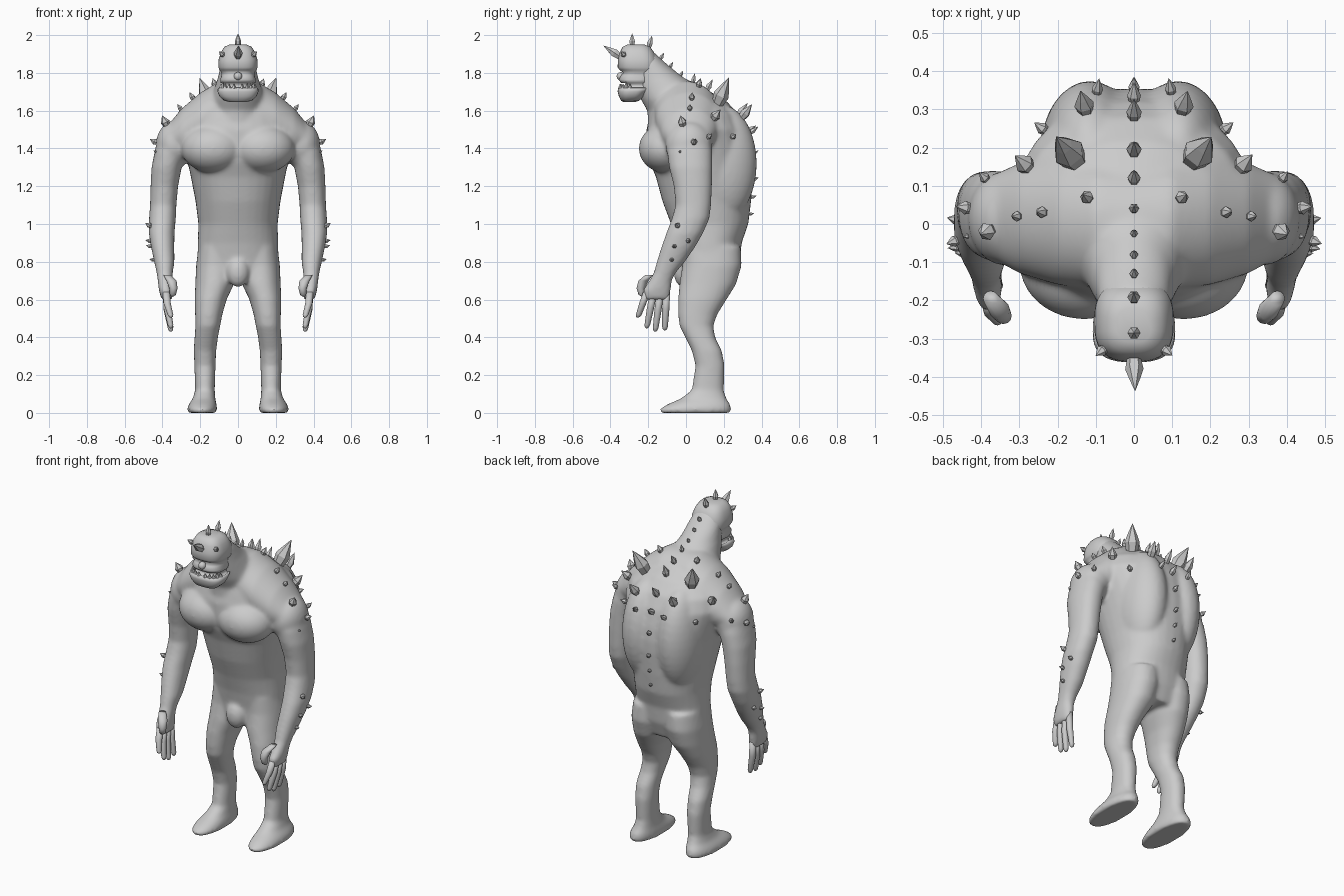
import bpy, bmesh, math
from mathutils import Vector, Matrix


def material(name, v):
    m = bpy.data.materials.new(name)
    m.diffuse_color = (v, v, v, 1)
    return m


SKIN = material("grey skin", 0.6)


def make(name, bm, smooth=True):
    bmesh.ops.recalc_face_normals(bm, faces=bm.faces)
    me = bpy.data.meshes.new(name)
    bm.to_mesh(me)
    bm.free()
    me.materials.append(SKIN)
    for f in me.polygons:
        f.use_smooth = smooth
    ob = bpy.data.objects.new(name, me)
    bpy.context.collection.objects.link(ob)
    return ob


def loft(bm, rings, axis="z", p=2.2, n=32):
    """Stack rounded slices (t, a0, a1, b0, b1): a,b = x,y for axis z and y,z for axis x."""
    loops = []
    for t, a0, a1, b0, b1 in rings:
        loop = []
        for i in range(n):
            c, s = math.cos(math.tau * i / n), math.sin(math.tau * i / n)
            a = (a0 + a1) / 2 + (a1 - a0) / 2 * math.copysign(abs(c) ** (2 / p), c)
            b = (b0 + b1) / 2 + (b1 - b0) / 2 * math.copysign(abs(s) ** (2 / p), s)
            loop.append(bm.verts.new((a, b, t) if axis == "z" else (t, a, b)))
        loops.append(loop)
    for lo, hi in zip(loops, loops[1:]):
        for i in range(n):
            j = (i + 1) % n
            bm.faces.new((lo[i], lo[j], hi[j], hi[i]))
    bm.faces.new(loops[0])
    bm.faces.new(loops[-1])


def ball(bm, c, r):
    m = Matrix.Translation(c) @ Matrix.Diagonal((*r, 1))
    bmesh.ops.create_uvsphere(bm, u_segments=32, v_segments=20, radius=1, matrix=m)


def limb(bm, side, rings, p=2.2):
    """Slices (z, centre x, half width, y front, y back) on one side."""
    loft(bm, [(z, side * c - w, side * c + w, f, b) for z, c, w, f, b in rings], p=p)


# Body: overlapping lofts and balls fused into one skin
bm = bmesh.new()
torso = [(.70, .19, -.02, .25), (.80, .215, -.03, .285), (.90, .213, -.05, .295),
         (1.0, .21, -.08, .33), (1.12, .225, -.125, .345), (1.25, .25, -.16, .355),
         (1.32, .265, -.19, .355), (1.40, .285, -.21, .345), (1.50, .31, -.21, .32),
         (1.58, .29, -.19, .28), (1.65, .22, -.17, .215), (1.70, .15, -.15, .13)]
loft(bm, [(z, -w, w, f, b) for z, w, f, b in torso])
neck = [(1.52, .16, -.20, .1), (1.60, .15, -.205, .14), (1.66, .145, -.24, .12), (1.72, .125, -.27, .08),
        (1.78, .105, -.28, -.02), (1.85, .092, -.28, -.105), (1.91, .07, -.28, -.17)]
loft(bm, [(z, -w, w, f, b) for z, w, f, b in neck], p=2)
# trapezius bridge across the shoulders
trap = [(.39, -.08, .12, 1.38, 1.50), (.30, -.13, .16, 1.36, 1.61), (.2, -.16, .18, 1.40, 1.695),
        (.1, -.17, .17, 1.45, 1.755)]
loft(bm, [(-t, *r) for t, *r in trap] + [(0, -.17, .16, 1.45, 1.76)] + trap[::-1], axis="x", p=2)
leg = [(.0, .19, .075, -.135, .235), (.02, .19, .08, -.14, .24), (.045, .187, .074, -.10, .235),
       (.075, .18, .06, -.03, .215), (.12, .175, .052, .03, .2), (.25, .175, .056, .05, .205),
       (.33, .175, .06, .03, .19), (.40, .168, .062, -.005, .155), (.46, .16, .066, -.035, .145),
       (.52, .155, .072, -.042, .165), (.60, .145, .085, -.042, .215), (.68, .124, .102, -.035, .265),
       (.78, .114, .108, -.02, .295), (.88, .105, .105, -.02, .29)]
arm = [(1.47, .34, .08, -.08, .12), (1.38, .357, .085, -.10, .14), (1.30, .378, .08, -.09, .14),
       (1.20, .39, .073, -.065, .138), (1.10, .396, .07, -.055, .133), (1.03, .400, .071, -.075, .125),
       (.95, .404, .068, -.105, .09), (.88, .399, .062, -.13, .05), (.80, .39, .054, -.155, -.005),
       (.74, .388, .043, -.172, -.055), (.70, .386, .039, -.195, -.075), (.65, .382, .037, -.23, -.08),
       (.60, .376, .03, -.225, -.085)]
for s in (1, -1):
    limb(bm, s, leg)
    limb(bm, s, arm)
    ball(bm, (s * .335, .015, 1.42), (.1, .125, .125))     # shoulder
    ball(bm, (s * .13, -.105, 1.40), (.17, .145, .13))     # chest
    ball(bm, (s * .115, .19, 1.32), (.13, .185, .31))      # back muscle
ball(bm, (0, -.015, .745), (.06, .05, .08))
body = make("body", bm)
rm = body.modifiers.new("fuse", "REMESH")
rm.mode, rm.voxel_size, rm.use_smooth_shade = "VOXEL", .01, True
sm = body.modifiers.new("soften", "SMOOTH")
sm.factor, sm.iterations = .5, 14
dg = bpy.context.evaluated_depsgraph_get()
baked = bpy.data.meshes.new_from_object(body.evaluated_get(dg))
body.modifiers.clear()
body.data = baked

# Head: boxy skull, eye recess, open mouth and heavy underjaw
bm = bmesh.new()
head = [(1.645, .04, -.33, -.27), (1.652, .072, -.343, -.25), (1.675, .098, -.355, -.22),
        (1.70, .108, -.362, -.2), (1.718, .107, -.36, -.18), (1.722, .098, -.345, -.18),
        (1.715, .085, -.325, -.18), (1.745, .083, -.32, -.18), (1.748, .093, -.345, -.18),
        (1.765, .094, -.356, -.17), (1.785, .088, -.345, -.16), (1.802, .088, -.332, -.16),
        (1.815, .098, -.352, -.15), (1.83, .104, -.362, -.15), (1.87, .103, -.36, -.15),
        (1.91, .09, -.35, -.17), (1.938, .072, -.335, -.19), (1.95, .045, -.31, -.22)]
loft(bm, [(z, -w, w, f, b) for z, w, f, b in head], p=2.7, n=40)
ball(bm, (0, -.345, 1.782), (.022, .022, .022))
head = make("head", bm)


def tube(bm, pts, radii):
    loft(bm, [(z, x - r, x + r, y - r, y + r) for (x, y, z), r in zip(pts, radii)], p=2, n=12)


# Fingers and thumbs
bm = bmesh.new()
fingers = [(-.208, -.255, .505), (-.172, -.208, .448), (-.136, -.163, .43), (-.103, -.112, .437)]
for s in (1, -1):
    for y0, y1, z1 in fingers:
        a, b = Vector((s * .38, y0, .64)), Vector((s * .355, y1, z1))
        tube(bm, [a, a.lerp(b, .45) + Vector((s * .006, 0, 0)), a.lerp(b, .9), a.lerp(b, .97), b],
             [.019, .019, .015, .011, .004])
    tube(bm, [(s * .375, -.195, .73), (s * .352, -.225, .70), (s * .342, -.24, .66),
              (s * .345, -.235, .625), (s * .348, -.23, .615)], [.02, .027, .022, .016, .005])
make("fingers", bm)


def spike(bm, base, direction, length, r, sides=6):
    """Faceted thorn that bulges above its base."""
    q = Vector(direction).to_track_quat("Z", "Y")
    rings = [[bm.verts.new(Vector(base) + q @ Vector((k * r * math.cos(math.tau * i / sides),
              k * r * math.sin(math.tau * i / sides), h * length))) for i in range(sides)]
             for h, k in ((-.15, .7), (.3, 1), (.6, .6))]
    tip = bm.verts.new(Vector(base) + q @ Vector((0, 0, length)))
    for lo, hi in zip(rings, rings[1:]):
        for i in range(sides):
            j = (i + 1) % sides
            bm.faces.new((lo[i], lo[j], hi[j], hi[i]))
    for i in range(sides):
        bm.faces.new((rings[-1][i], rings[-1][(i + 1) % sides], tip))
    bm.faces.new(rings[0])


def grow(bm, p, length, r, lift=.4):
    """Plant a spike on the nearest skin, leaning upward."""
    hits = [o.closest_point_on_mesh(Vector(p)) for o in (body, head)]
    _, loc, nor, _ = min(hits, key=lambda h: (h[1] - Vector(p)).length)
    spike(bm, loc, nor + Vector((0, 0, lift)), length, r)


# Spine spikes: (y, z, length, radius)
bm = bmesh.new()
spine = [(-.355, 1.89, .1, .024), (-.285, 1.95, .06, .017), (-.20, 1.93, .06, .017), (-.14, 1.87, .035, .012),
         (-.085, 1.83, .03, .011), (-.025, 1.79, .03, .01), (.04, 1.76, .045, .013), (.11, 1.71, .06, .017),
         (.19, 1.67, .075, .02), (.28, 1.58, .08, .02), (.33, 1.49, .06, .018), (.355, 1.37, .04, .015),
         (.355, 1.235, .035, .013), (.355, 1.14, .03, .011), (.34, 1.05, .025, .01)]
for y, z, l, r in spine:
    grow(bm, (0, y, z), l, r)
make("spine_spikes", bm, False)

# Paired spikes: (x, y, z, length, radius)
bm = bmesh.new()
paired = [(.165, .18, 1.66, .15, .042), (.125, .29, 1.56, .085, .026), (.10, .33, 1.48, .05, .015),
          (.29, .16, 1.57, .065, .026), (.24, .25, 1.46, .04, .016), (.39, .12, 1.46, .035, .014),
          (.11, .06, 1.71, .045, .018), (.235, .03, 1.66, .04, .016), (.295, .02, 1.60, .035, .014),
          (.375, -.015, 1.52, .055, .024), (.42, .04, 1.43, .04, .018), (.43, -.03, 1.38, .015, .007),
          (.47, -.045, .99, .035, .015), (.46, .01, .91, .03, .013), (.46, -.06, .88, .03, .012),
          (.44, -.075, .81, .025, .012), (.07, -.32, 1.89, .035, .015)]
for x, y, z, l, r in paired:
    for s in (1, -1):
        grow(bm, (s * x, y, z), l, r)
make("paired_spikes", bm, False)

# Teeth standing on the lower jaw
bm = bmesh.new()
for i in range(10):
    a = math.radians(-75 + 150 * i / 9)
    x = .092 * math.copysign(abs(math.sin(a)) ** .75, a)
    y = -.265 - .083 * abs(math.cos(a)) ** .75
    spike(bm, (x, y, 1.71), (0, -.05, 1), .045 if i in (1, 8) else .034, .012, 5)
make("teeth", bm, False)
